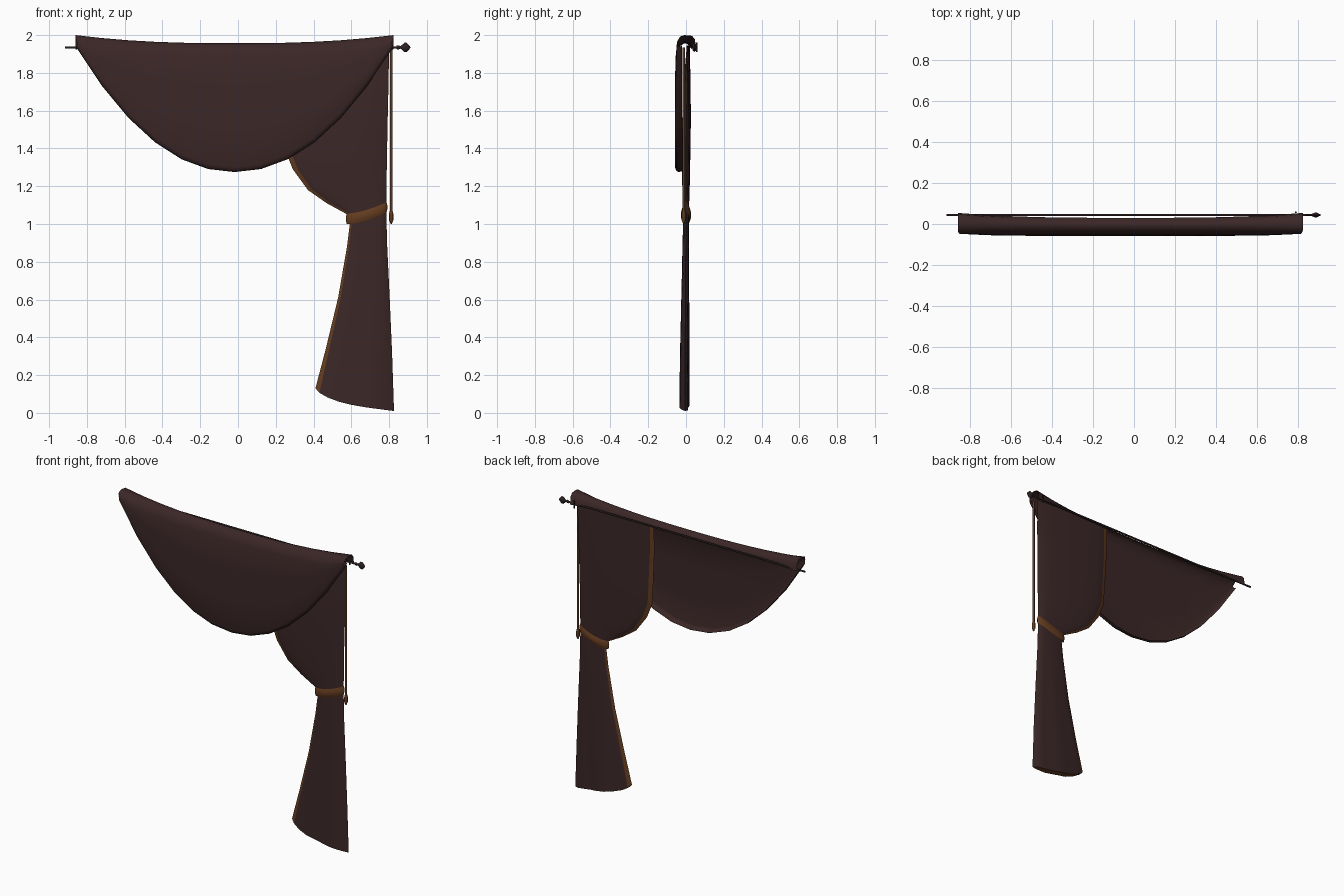
import bpy, bmesh, math
from mathutils import Vector

if "Cube" in bpy.data.objects:
    bpy.data.objects.remove(bpy.data.objects["Cube"])


def material(name, rgb):
    m = bpy.data.materials.new(name)
    m.diffuse_color = (*rgb, 1)
    m.use_nodes = True
    m.node_tree.nodes["Principled BSDF"].inputs["Base Color"].default_value = m.diffuse_color
    return m


CLOTH = material("dark maroon cloth", (0.044, 0.020, 0.020))
TRIM = material("brown trim", (0.125, 0.045, 0.014))
IRON = material("dark iron", (0.026, 0.015, 0.016))


def finish(name, bm, mats, angle=50):
    me = bpy.data.meshes.new(name)
    bm.to_mesh(me)
    bm.free()
    ob = bpy.data.objects.new(name, me)
    bpy.context.collection.objects.link(ob)
    for m in mats:
        me.materials.append(m)
    bpy.ops.object.select_all(action='DESELECT')
    ob.select_set(True)
    bpy.context.view_layer.objects.active = ob
    bpy.ops.object.shade_smooth_by_angle(angle=math.radians(angle))
    return ob


def loft(name, rows, mats, closed=False, rule=None, angle=50):
    """Skin a grid of points; rule(row, column) picks the material index."""
    bm = bmesh.new()
    vs = [[bm.verts.new(p) for p in r] for r in rows]
    n = len(rows[0])
    for i in range(len(rows) - 1):
        for j in range(n if closed else n - 1):
            k = (j + 1) % n
            f = bm.faces.new((vs[i][j], vs[i + 1][j], vs[i + 1][k], vs[i][k]))
            if rule:
                f.material_index = rule(i, j)
    bmesh.ops.remove_doubles(bm, verts=bm.verts, dist=1e-5)
    return finish(name, bm, mats, angle)


def lathe(name, axis, origin, profile, mat, sides=8, squash=1.0):
    """Turn (distance, radius) pairs round the x or z axis."""
    rows = []
    for d, r in profile:
        ring = []
        for k in range(sides):
            a = 2 * math.pi * k / sides
            c, s = r * math.cos(a), r * math.sin(a)
            off = Vector((d, c * squash, s)) if axis == 'x' else Vector((c, s * squash, d))
            ring.append(Vector(origin) + off)
        rows.append(ring)
    bm = bmesh.new()
    vs = [[bm.verts.new(p) for p in r] for r in rows]
    for a, b in zip(vs, vs[1:]):
        for j in range(sides):
            k = (j + 1) % sides
            bm.faces.new((a[j], a[k], b[k], b[j]))
    bm.faces.new(vs[0])
    bm.faces.new(vs[-1])
    bmesh.ops.recalc_face_normals(bm, faces=bm.faces)
    return finish(name, bm, [mat])


# Swag: sheet hung over the rod, with a rolled lower rim
cols = []
for j in range(13):
    u = -1 + j / 6
    a = abs(u)
    zt = 1.957 + 0.043 * a ** 2.5
    zb = 1.275 + 0.665 * a ** 2.08
    d = zt - zb
    yf = -0.058 + 0.010 * a ** 6
    drop = min(0.06, d * 0.5)
    roll = min(0.025, d * 0.2)
    yb = 0.030 + 0.024 * a ** 3
    prof = [(yb, zt - 0.03 - 0.045 * a ** 3, 1),
            (yb - 0.007, zt - 0.022, 1),
            (yb - 0.022, zt - 0.004, 1),
            (-0.008, zt, 1),
            (-0.032, zt - drop * 0.25, 1),
            (yf + 0.004, zt - drop, 0.995)]
    z0, z1 = zt - drop, zb + roll
    prof += [(yf, z0 + (z1 - z0) * t, 0.99) for t in (0.33, 0.67, 1)]
    prof += [(yf + 0.006, zb + roll * 0.3, 0.995), (yf + 0.018, zb, 1), (-0.022, zb + 0.004, 0.998)]
    cols.append([(-0.018 + 0.842 * u * w, y, z) for y, z, w in prof])
loft("swag", list(zip(*cols)), [CLOTH], angle=75)

# Side curtain: flattened tube, gathered at the tie
levels = [  # left x, left z, right x, right z, half depth, middle y
    (0.23, 1.945, 0.800, 1.945, 0.008, 0.012),
    (0.23, 1.75, 0.797, 1.75, 0.018, 0.006),
    (0.24, 1.55, 0.793, 1.58, 0.023, 0.003),
    (0.25, 1.39, 0.790, 1.43, 0.023, 0.001),
    (0.29, 1.29, 0.788, 1.33, 0.022, 0),
    (0.37, 1.18, 0.787, 1.24, 0.020, 0),
    (0.47, 1.11, 0.786, 1.17, 0.018, 0),
    (0.58, 1.05, 0.785, 1.105, 0.015, 0),
    (0.592, 1.00, 0.785, 1.06, 0.015, 0),
    (0.577, 0.88, 0.790, 0.88, 0.018, -0.001),
    (0.530, 0.61, 0.803, 0.61, 0.020, -0.003),
    (0.465, 0.34, 0.816, 0.31, 0.022, -0.005),
    (0.410, 0.13, 0.826, 0.01, 0.024, -0.005)]
ss = [0, 0.05, 0.15, 0.3, 0.45, 0.6, 0.7, 0.8, 0.93, 1]
loop = [(s, -1) for s in ss] + [(s, 1) for s in ss[-2:0:-1]]


def ring(level, flat=False):
    lx, lz, rx, rz, h, cy = level
    hang = max(0.0, (0.95 - lz) / 0.82)
    pts = []
    for s, side in loop:
        bulge = 0 if flat else (4 * s * (1 - s)) ** 0.45
        fold = hang * 0.005 * math.cos(s * 13) * bulge
        lean = -0.007 * hang * (1 - s)
        sag = -0.035 * hang ** 6 * math.sin(math.pi * s ** 0.6)
        pts.append((lx + (rx - lx) * s, cy + lean + side * h * bulge + fold,
                    lz + (rz - lz) * s + sag))
    return pts


rows = [ring(levels[0], True)] + [ring(l) for l in levels] + [ring(levels[-1], True)]
last, count = len(rows) - 2, len(loop)
loft("side_curtain", rows, [CLOTH, TRIM], True,
     lambda i, j: 1 if i == last or j in (0, count - 1) else 0, 60)

# Tie band round the curtain
band = []
for dz, grow in ((0.022, -0.006), (0.028, 0.0), (0.012, 0.007), (-0.012, 0.007), (-0.028, 0.0), (-0.022, -0.006)):
    r = []
    for k in range(20):
        a = math.pi + 2 * math.pi * k / 20
        s = (1 + math.cos(a)) / 2
        r.append((0.681 + (0.105 + grow * 0.6) * math.cos(a),
                  (0.019 + grow) * math.sin(a), 1.028 + 0.06 * s ** 1.7 + dz))
    band.append(r)
loft("tie_band", band, [TRIM], True)

# Pull cord with its weighted end
lathe("pull_cord", 'z', (0.811, -0.012, 0), [(1.05, 0.007), (1.935, 0.007)], TRIM)
lathe("cord_weight", 'z', (0.811, -0.012, 0),
      [(1.0, 0.003), (1.02, 0.011), (1.055, 0.011), (1.075, 0.006)], TRIM)

# Rod, finial and bracket
lathe("curtain_rod", 'x', (0, 0.044, 1.935), [(-0.915, 0.006), (0.865, 0.006)], IRON)
lathe("finial", 'x', (0, 0.044, 1.935),
      [(0.838, 0.006), (0.842, 0.011), (0.852, 0.011), (0.858, 0.006), (0.865, 0.010),
       (0.882, 0.025), (0.892, 0.025), (0.905, 0.012), (0.912, 0.003)], IRON, squash=0.45)
lathe("rod_bracket", 'z', (0.79, 0.057, 0), [(1.91, 0.005), (1.96, 0.005)], IRON, sides=6)
